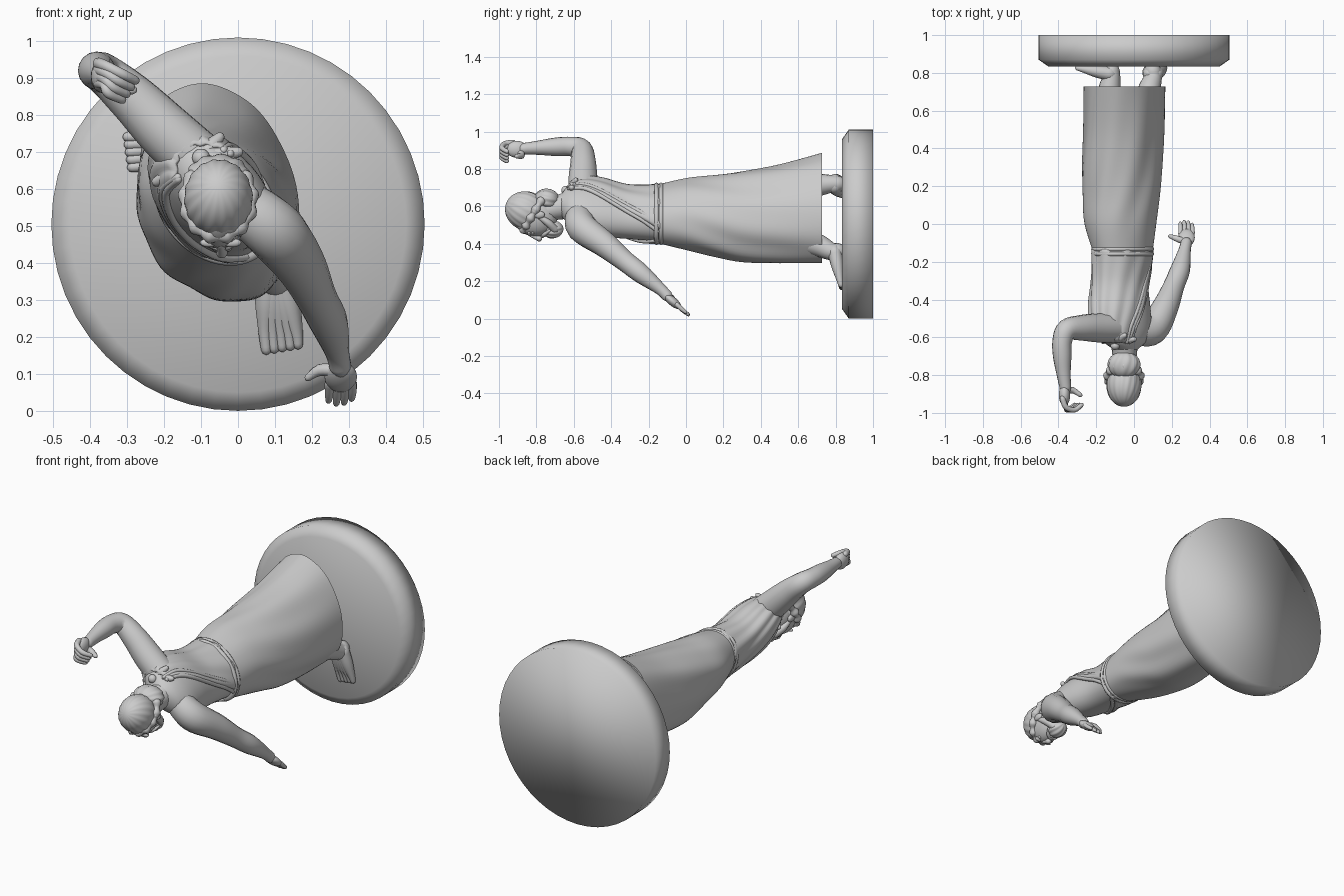
import bpy, bmesh, math
from math import sin, cos, radians, pi
from mathutils import Vector, Matrix

if "Cube" in bpy.data.objects:
    bpy.data.objects.remove(bpy.data.objects["Cube"])


def finish(name, bm, angle=40):
    bmesh.ops.recalc_face_normals(bm, faces=bm.faces)
    me = bpy.data.meshes.new(name)
    bm.to_mesh(me)
    bm.free()
    for p in me.polygons:
        p.use_smooth = True
    me.set_sharp_from_angle(angle=radians(angle))
    ob = bpy.data.objects.new(name, me)
    bpy.context.collection.objects.link(ob)
    return ob


def spline(keys, steps):
    """Catmull-Rom through tuples of any length."""
    k = [keys[0]] + list(keys) + [keys[-1]]
    out = []
    for i in range(1, len(k) - 2):
        for s in range(steps):
            t = s / steps
            out.append([0.5 * (2 * b + (c - a) * t + (2 * a - 5 * b + 4 * c - d) * t * t
                               + (3 * b - a - 3 * c + d) * t ** 3)
                        for a, b, c, d in zip(k[i - 1], k[i], k[i + 1], k[i + 2])])
    out.append(list(keys[-1]))
    return out


def skin_rings(name, rings, angle=40):
    bm = bmesh.new()
    vs = [[bm.verts.new(p) for p in r] for r in rings]
    n = len(vs[0])
    for a, b in zip(vs, vs[1:]):
        for i in range(n):
            bm.faces.new((a[i], a[(i + 1) % n], b[(i + 1) % n], b[i]))
    bm.faces.new(vs[0])
    bm.faces.new(vs[-1])
    return finish(name, bm, angle)


def tube(name, keys, steps=5, sides=16):
    """Round limb through (x, y, z, radius) points with rounded ends."""
    pts = spline(keys, steps)
    pos = [Vector(p[:3]) for p in pts]
    last = len(pts) - 1
    rings = []
    for i, p in enumerate(pts):
        d = (pos[min(i + 1, last)] - pos[max(i - 1, 0)]).normalized()
        u = d.cross(Vector((0.35, 0.12, 0.93))).normalized()
        v = d.cross(u)
        ring = lambda o, r: [pos[i] + d * o + (u * cos(2 * pi * j / sides) + v * sin(2 * pi * j / sides)) * r
                             for j in range(sides)]
        caps = [ring(p[3] * sin(a), p[3] * cos(a)) for a in (radians(40), radians(75))]
        if i == 0:
            rings += [ring(-p[3] * sin(a), p[3] * cos(a)) for a in (radians(75), radians(40))]
        rings.append(ring(0, p[3]))
        if i == last:
            rings += caps
    return skin_rings(name, rings, 60)


def ball(name, c, r, rot=(0, 0, 0), ripple=0, count=12, seg=24):
    """Ellipsoid; ripple makes locks running from pole to pole along y."""
    bm = bmesh.new()
    bmesh.ops.create_uvsphere(bm, u_segments=seg, v_segments=seg // 2, radius=1)
    for v in bm.verts:
        a = math.atan2(v.co.y, v.co.x)
        k = 1 + ripple * sin(count * a + 3 * v.co.z)
        v.co = Vector((v.co.x * k * r[0], v.co.z * r[1], v.co.y * k * r[2]))
    m = Matrix.Translation(c)
    for ang, ax in zip(rot, 'XYZ'):
        m = m @ Matrix.Rotation(radians(ang), 4, ax)
    bm.transform(m)
    return finish(name, bm, 80)


def oval(y, cx, cz, a, b, deg, phi, k=1.0):
    t = radians(deg)
    p, q = a * k * cos(phi), b * k * sin(phi)
    return Vector((cx + p * cos(t) - q * sin(t), y, cz + p * sin(t) + q * cos(t)))


# round plinth, axis along y, softly shaded all round
skin_rings("plinth", [[oval(y, 0, .505, r, r, 0, 2 * pi * i / 48) for i in range(48)]
                      for y, r in ((.835, .455), (.87, .505), (1, .505))], 180)

# skirt with soft folds deepening to the hem: y, cx, cz, a, b, angle
SKIRT = [(-.14, -.06, .56, .178, .138, -45), (0, -.07, .557, .208, .172, -47),
         (.15, -.068, .548, .228, .192, -57), (.3, -.065, .545, .25, .203, -65),
         (.5, -.055, .56, .272, .205, -69), (.727, -.05, .592, .302, .205, -72)]
f80 = [2 * pi * i / 80 for i in range(80)]
rings = []
for s in spline(SKIRT, 5):
    g = .03 * sin(pi * min(1, (s[0] + .14) / .95))
    rings.append([oval(*s, f, 1 + g * sin(7 * f + 2.5 * s[0]) * sin(2 * f + .6)) for f in f80])
rings.append([oval(.727, -.05, .592, .292, .195, -72, f) for f in f80])
rings.append([oval(.55, -.05, .575, .262, .185, -70, f) for f in f80])
skin_rings("skirt", rings)

# torso
TORSO = spline([(-.12, -.06, .56, .168, .13, -45), (-.3, -.07, .565, .163, .118, -42),
                (-.45, -.07, .59, .182, .122, -42), (-.55, -.06, .605, .18, .108, -41),
                (-.62, -.05, .61, .135, .085, -41), (-.665, -.045, .605, .065, .06, -41)], 5)
skin_rings("torso", [[oval(*s, 2 * pi * i / 48) for i in range(48)] for s in TORSO], 60)


def on_torso(y, deg, k=1.0):
    s = TORSO[-1]
    for a, b in zip(TORSO, TORSO[1:]):
        if b[0] <= y <= a[0]:
            t = (y - a[0]) / (b[0] - a[0])
            s = [m + (n - m) * t for m, n in zip(a, b)]
    return oval(*s, radians(deg), k)


# belt of two bands
for n, y0 in (("lower", -.133), ("upper", -.158)):
    skin_rings("belt_" + n, [[oval(y0 + dy, -.06, .56, .17 + r, .13 + r, -45, f) for f in f80]
                             for dy, r in ((-.013, 0), (-.01, .011), (0, .016), (.01, .011), (.013, 0))], 70)

# draped cloth over one shoulder: garment panel with vertical pleats
bm = bmesh.new()
ROWS, COLS = 24, 48
grid = []
for i in range(ROWS + 1):
    t = i / ROWS
    y = -.13 - .495 * t
    lo = 15 + 90 * t ** .8
    hi = 345 - 120 * t ** .8
    grid.append([bm.verts.new(on_torso(y, lo + (hi - lo) * j / COLS,
                 1.05 + .025 * sin(j * .95 + 2 * t))) for j in range(COLS + 1)])
for a, b in zip(grid, grid[1:]):
    for j in range(COLS):
        bm.faces.new((a[j], a[j + 1], b[j + 1], b[j]))
drape = finish("drape", bm, 60)
sol = drape.modifiers.new("thickness", 'SOLIDIFY')
sol.thickness = .012
sol.offset = 0
# rolled edges of the cloth
for n, d0, d1, r in (("back_edge", 15, 90, .011), ("front_edge", -15, -120, .011),
                     ("back_fold", 32, 82, .011), ("front_fold", -32, -106, .011)):
    keys = []
    for i in range(7):
        t = i / 6
        y = -.15 - .475 * t
        keys.append((*on_torso(y, d0 + d1 * t ** .8, 1.045), r))
    tube("drape_" + n, keys, 4, 10)

# shoulder clasp and gathered cloth
ball("clasp", (-.1, -.645, .685), (.024, .022, .024))
for i, e in enumerate(((-.22, -.54, .62), (-.19, -.57, .68), (-.0, -.61, .70), (-.05, -.59, .74))):
    tube("clasp_gather_%d" % i, [(-.1, -.625, .685, .014), ((e[0] - .1) / 2, e[1] / 2 - .31, (e[2] + .685) / 2, .022),
                                 (*e, .014)], 4, 10)

# arms with shoulder muscle
tube("lowered_arm", [(.02, -.57, .55, .075), (.1, -.555, .485, .082), (.165, -.44, .4, .07),
                     (.21, -.33, .31, .056), (.245, -.24, .24, .052), (.268, -.14, .16, .033),
                     (.277, -.1, .12, .03)])
tube("raised_arm", [(-.1, -.55, .67, .08), (-.19, -.55, .75, .078), (-.28, -.55, .84, .068),
                    (-.355, -.56, .906, .057), (-.38, -.62, .92, .052), (-.38, -.7, .918, .049),
                    (-.373, -.79, .913, .038), (-.363, -.87, .908, .03)])

# lowered open hand
ball("lowered_palm", (.278, -.072, .092), (.044, .058, .024), (-40, 0, 0))
for i, (x, l) in enumerate(((.247, .9), (.268, 1.05), (.289, 1), (.309, .8))):
    b = Vector((x, -.05, .075))
    m, e = b + Vector((0, .033, -.03)) * l, b + Vector((-.002, .06, -.052)) * l
    tube("lowered_finger_%d" % i, [(*b, .013), (*m, .012), (*e, .009)], 3, 10)
tube("lowered_thumb", [(.26, -.09, .11, .018), (.22, -.075, .11, .016), (.19, -.065, .09, .01)], 3, 10)

# raised gripping hand
ball("raised_palm", (-.368, -.905, .905), (.03, .058, .045))
for i, z in enumerate((.94, .922, .904, .888)):
    x = .012 * i
    tube("raised_finger_%d" % i, [(-.378, -.925, z, .016), (-.36, -.97, z - .006, .015),
                                  (-.315 - x, -.984, z - .028, .014), (-.278 - x, -.958, z - .046, .012)], 4, 10)
tube("raised_thumb", [(-.36, -.885, .89, .02), (-.325, -.88, .87, .017), (-.285, -.905, .868, .012)], 3, 10)

# legs, feet and toes
for n, knee, heel, ball_, w in (
        ("front", (.06, .62, .42), (.1, .795, .36), (.115, .822, .215), Vector((1, 0, -.1))),
        ("rear", (-.14, .62, .71), (-.12, .795, .72), (-.25, .82, .705), Vector((-.4, 0, .9)))):
    tube(n + "_leg", [(*knee, .068), ((knee[0] + heel[0]) / 2, .71, (knee[2] + heel[2]) / 2, .06),
                      (heel[0], .775, heel[2], .048), (heel[0], .815, heel[2], .044)])
    h, b = Vector(heel), Vector(ball_)
    d = (b - h).normalized()
    for i in range(5):
        o = w * (i - 2) * .021
        tube("%s_foot_ray_%d" % (n, i), [(*(h + o * .4), .038), (*((h + b) / 2 + o * .7), .033),
                                         (*(b + o), .019), (*(b + o * 1.05 + d * (.055 - .006 * i)), .014)], 4, 12)

# neck and head
tube("neck", [(-.05, -.6, .61, .08), (-.05, -.68, .595, .066), (-.05, -.77, .575, .062)])
ball("face", (-.05, -.805, .55), (.078, .12, .112))
ball("hair", (-.053, -.852, .575), (.092, .117, .103), (-20, 0, 0), .018, 16, 64)
ball("nape_hair", (-.053, -.745, .635), (.085, .07, .058), (0, 0, 0), .04, 10, 48)
# wavy roll of hair around the head
tube("hair_roll", [(-.053 + .086 * cos(t), -.81 + .06 * sin(t), .572 + .098 * sin(t), .02 + .005 * sin(k * pi / 2))
                   for k in range(53) for t in [2 * pi * k / 52]], 2, 12)

# facial features
tube("nose", [(-.047, -.835, .45, .01), (-.045, -.805, .435, .012), (-.044, -.785, .428, .016)], 3, 10)
ball("mouth", (-.045, -.755, .448), (.024, .008, .012))
for s in (-1, 1):
    ball("brow", (-.047 + s * .03, -.838, .455), (.026, .009, .012))
    ball("eye", (-.047 + s * .03, -.82, .459), (.014, .009, .009))
    ball("ear", (-.05 + s * .08, -.785, .555), (.013, .03, .02))
    tube("moustache", [(-.045, -.768, .44, .01), (-.045 + s * .025, -.757, .45, .011),
                       (-.045 + s * .045, -.73, .47, .007)], 3, 10)
    tube("side_beard", [(-.05 + s * .07, -.78, .54, .014), (-.05 + s * .06, -.735, .51, .02),
                        (-.045 + s * .03, -.7, .475, .022)], 4, 10)
ball("beard", (-.045, -.71, .475), (.05, .055, .045), (15, 0, 0), .06, 9, 48)
